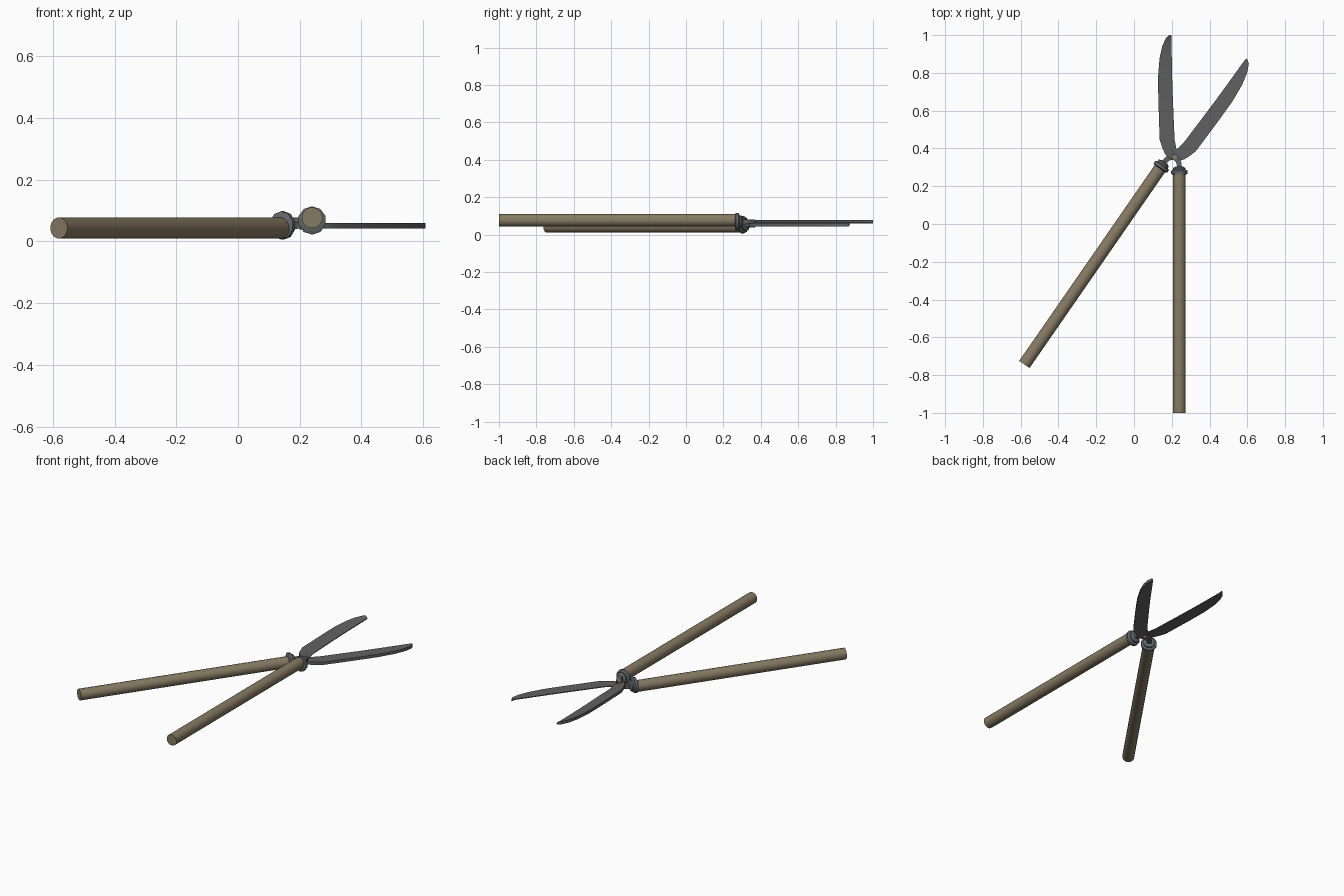
import bpy, bmesh, math
from mathutils import Matrix, Vector

cube = bpy.data.objects.get("Cube")
if cube:
    bpy.data.objects.remove(cube)


def material(name, rgb):
    m = bpy.data.materials.new(name)
    m.use_nodes = True
    m.diffuse_color = (*rgb, 1)
    m.node_tree.nodes["Principled BSDF"].inputs["Base Color"].default_value = (*rgb, 1)
    return m


WOOD = material("weathered wood", (0.24, 0.195, 0.125))
STEEL = material("dark steel", (0.12, 0.12, 0.123))
IRON = material("ferrule iron", (0.125, 0.14, 0.15))
RIVET = material("rivet copper", (0.24, 0.18, 0.14))

PIVOT = Vector((0.213, 0.355, 0.06))


def finish(name, bm, mat, matrix):
    bmesh.ops.recalc_face_normals(bm, faces=bm.faces)
    mesh = bpy.data.meshes.new(name)
    bm.to_mesh(mesh)
    bm.free()
    mesh.materials.append(mat)
    ob = bpy.data.objects.new(name, mesh)
    bpy.context.collection.objects.link(ob)
    ob.matrix_world = matrix
    bpy.ops.object.select_all(action='DESELECT')
    ob.select_set(True)
    bpy.context.view_layer.objects.active = ob
    bpy.ops.object.shade_smooth_by_angle(angle=math.radians(38))


def loft(name, rings, mat, matrix):
    """Skin a list of equal point rings and cap both ends."""
    bm = bmesh.new()
    rows = [[bm.verts.new(p) for p in ring] for ring in rings]
    n = len(rows[0])
    for a, b in zip(rows, rows[1:]):
        for i in range(n):
            j = (i + 1) % n
            bm.faces.new((a[i], a[j], b[j], b[i]))
    bm.faces.new(rows[0])
    bm.faces.new(rows[-1])
    finish(name, bm, mat, matrix)


def lathe(name, profile, sides, x, z, mat, matrix):
    """Turn a (y, radius) profile around a line parallel to y."""
    angles = [2 * math.pi * (i + 0.5) / sides for i in range(sides)]
    loft(name, [[(x + r * math.cos(a), y, z + r * math.sin(a)) for a in angles]
                for y, r in profile], mat, matrix)


# Blade stations: y, spine x, cutting edge x
BLADE = [(-0.012, -0.02, 0.012), (0.0, -0.036, 0.018), (0.018, -0.05, 0.018),
         (0.05, -0.064, 0.01), (0.09, -0.077, 0.002), (0.3, -0.084, -0.007),
         (0.42, -0.086, -0.011), (0.52, -0.078, -0.013), (0.585, -0.064, -0.014),
         (0.63, -0.044, -0.015), (0.645, -0.026, -0.016)]
# Tang stations: centre x, y, sideways direction, half width, bottom z, top z
TANG = [(-0.006, 0.006, 45, 0.017, 0.0, 0.018), (0.012, -0.01, 40, 0.015, 0.0, 0.018),
        (0.024, -0.028, 18, 0.013, -0.003, 0.02), (0.027, -0.048, 0, 0.013, -0.006, 0.022),
        (0.027, -0.07, 0, 0.013, -0.006, 0.022)]
FERRULE = [(-0.094, 0.036), (-0.089, 0.046), (-0.074, 0.046), (-0.067, 0.034),
           (-0.058, 0.034), (-0.05, 0.018)]


def half(side, matrix):
    # Blade wedge, thick at the spine and flat on the meeting face
    loft(side + "_blade", [[(s, y, 0), (e, y, 0), (e, y, 0.005), (s, y, 0.018)]
                           for y, s, e in BLADE], STEEL, matrix)
    # Cranked tang from the pivot into the ferrule
    rings = []
    for x, y, deg, w, lo, hi in TANG:
        dx, dy = w * math.cos(math.radians(deg)), w * math.sin(math.radians(deg))
        rings.append([(x - dx, y - dy, lo), (x + dx, y + dy, lo),
                      (x + dx, y + dy, hi), (x - dx, y - dy, hi)])
    loft(side + "_tang", rings, STEEL, matrix)
    # Turned collar and wooden handle
    lathe(side + "_ferrule", FERRULE, 10, 0.027, 0.008, IRON, matrix)
    lathe(side + "_handle", [(-1.355, 0.034), (-0.085, 0.034)], 16, 0.027, 0.0165, WOOD, matrix)


# The second half is the first one turned over and swung open at the pivot
place = Matrix.Translation(PIVOT)
half("upper", place)
half("lower", place @ Matrix.Rotation(math.radians(-34.7), 4, 'Z') @ Matrix.Rotation(math.pi, 4, 'Y'))

# Rivet through both halves
bm = bmesh.new()
bmesh.ops.create_cone(bm, cap_ends=True, segments=10, radius1=0.015, radius2=0.015, depth=0.042)
finish("pivot_rivet", bm, RIVET, place)
